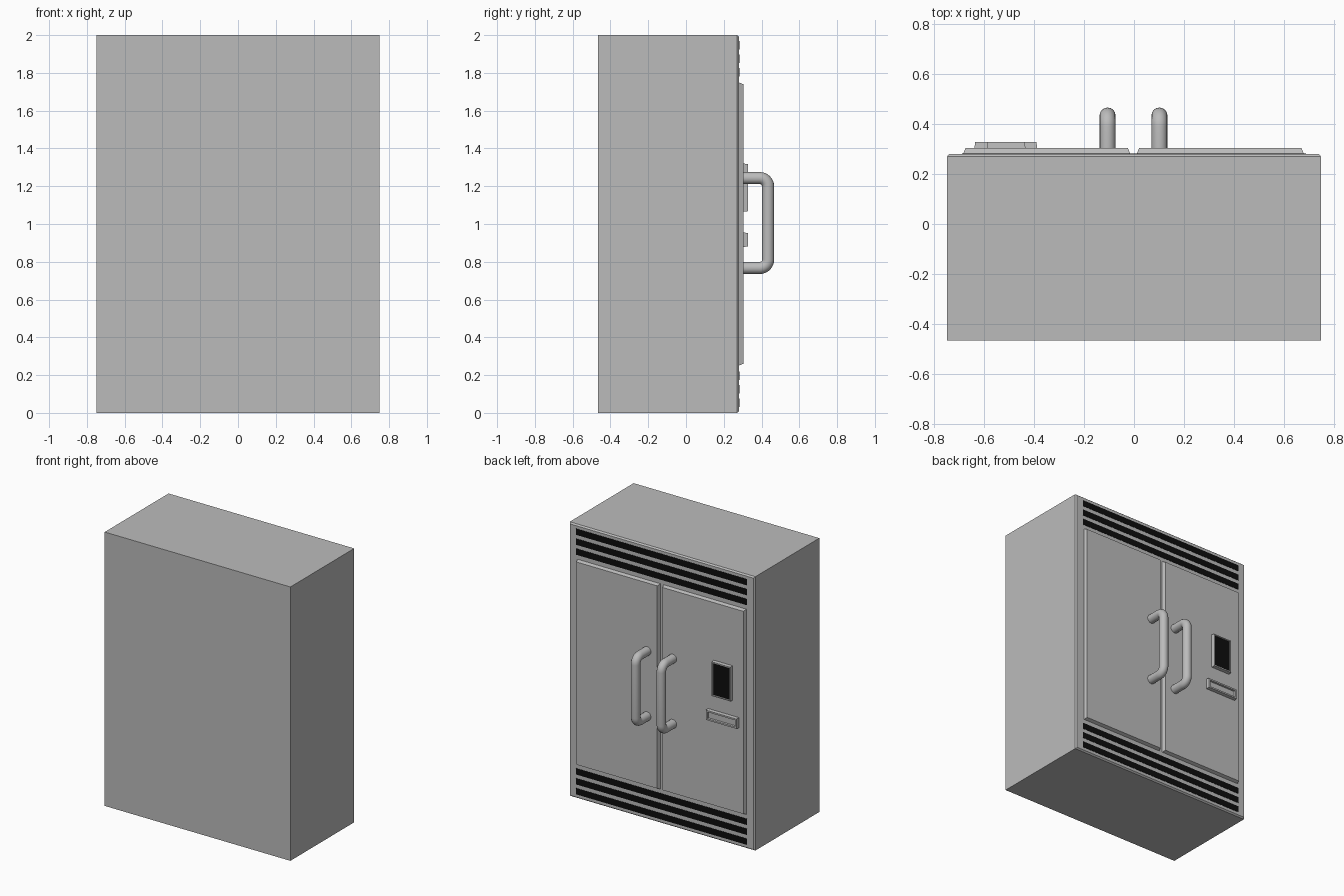
import bpy, bmesh, math

if "Cube" in bpy.data.objects:
    bpy.data.objects.remove(bpy.data.objects["Cube"])


def material(name, rgb):
    m = bpy.data.materials.new(name)
    m.diffuse_color = (*rgb, 1)
    m.use_nodes = True
    m.node_tree.nodes["Principled BSDF"].inputs["Base Color"].default_value = m.diffuse_color
    return m


STEEL = material("steel grey", (0.5, 0.5, 0.5))
BLACK = material("black", (0.004, 0.004, 0.004))

CX = -0.002      # centre line of the doors and handles
FACE = 0.281     # y of the cabinet's door side
DOOR = 0.304     # y of the door fronts


def link(name, bm, mats):
    bmesh.ops.recalc_face_normals(bm, faces=bm.faces)
    me = bpy.data.meshes.new(name)
    bm.to_mesh(me)
    bm.free()
    for m in mats:
        me.materials.append(m)
    ob = bpy.data.objects.new(name, me)
    bpy.context.collection.objects.link(ob)
    return ob


def slab(name, x, z, profile, mats, inset=0, recess=0):
    """Block lofted along y; profile is a list of (y, shrink) rings.
    The +y face may be inset and recessed; the inset takes the last material."""
    bm = bmesh.new()
    rings = []
    for y, s in profile:
        rings.append([bm.verts.new(p) for p in (
            (x[0] + s, y, z[0] + s), (x[1] - s, y, z[0] + s),
            (x[1] - s, y, z[1] - s), (x[0] + s, y, z[1] - s))])
    for a, b in zip(rings, rings[1:]):
        for i in range(4):
            j = (i + 1) % 4
            bm.faces.new((a[i], a[j], b[j], b[i]))
    bm.faces.new(rings[0])
    front = bm.faces.new(rings[-1])
    bmesh.ops.recalc_face_normals(bm, faces=bm.faces)
    if inset:
        # rim first, then the walls of the recess
        bmesh.ops.inset_region(bm, faces=[front], thickness=inset)
        bmesh.ops.inset_region(bm, faces=[front], thickness=0.002, depth=-recess)
        front.material_index = len(mats) - 1
    return link(name, bm, mats)


# Cabinet with chamfered door-side rim
slab("cabinet", (-0.75, 0.75), (0, 2),
     [(-0.467, 0), (0.27, 0), (FACE, 0.009)], [STEEL])

# Vent stripes, three above and three below the doors
for i in range(3):
    lo = 0.03 + 0.0725 * i
    hi = lo + 0.045
    for place, z in (("lower", (lo, hi)), ("upper", (2 - hi, 2 - lo))):
        slab(f"{place}_vent_{i + 1}", (-0.69, 0.69), z,
             [(FACE - 0.002, 0), (FACE + 0.002, 0)], [BLACK])


def handle(name, x):
    """Rounded tube handle standing off the door."""
    r, bend, y_out = 0.032, 0.045, 0.435
    z0, z1 = 0.767, 1.243
    pts = [(DOOR - 0.005, z0)]
    for cz, start in ((z0 + bend, -90), (z1 - bend, 0)):
        for k in range(9):
            a = math.radians(start + 90 * k / 8)
            pts.append((y_out - bend + bend * math.cos(a), cz + bend * math.sin(a)))
    pts.append((DOOR - 0.005, z1))
    cu = bpy.data.curves.new(name, 'CURVE')
    cu.dimensions = '3D'
    cu.bevel_depth = r
    cu.bevel_resolution = 6
    cu.use_fill_caps = True
    sp = cu.splines.new('POLY')
    sp.points.add(len(pts) - 1)
    for p, (y, z) in zip(sp.points, pts):
        p.co = (x, y, z, 1)
    cu.materials.append(STEEL)
    ob = bpy.data.objects.new(name, cu)
    bpy.context.collection.objects.link(ob)
    bpy.ops.object.select_all(action='DESELECT')
    ob.select_set(True)
    bpy.context.view_layer.objects.active = ob
    bpy.ops.object.convert(target='MESH')
    bpy.ops.object.shade_smooth_by_angle(angle=math.radians(40))


# Doors and handles, mirrored about the centre line
for side, s in (("left", -1), ("right", 1)):
    xs = sorted((CX + s * 0.012, CX + s * 0.684))
    slab(side + "_door", xs, (0.25, 1.75),
         [(FACE - 0.002, 0), (DOOR, 0.01)], [STEEL])
    handle(side + "_handle", CX + s * 0.104)

# Control screen and dispenser slot on one door
slab("control_screen", (-0.59, -0.435), (1.065, 1.32),
     [(DOOR - 0.002, 0), (0.329, 0.003)], [STEEL, BLACK], 0.01, 0.006)
slab("dispenser_slot", (-0.64, -0.388), (0.878, 0.955),
     [(DOOR - 0.002, 0), (0.329, 0.003)], [STEEL], 0.016, 0.014)
